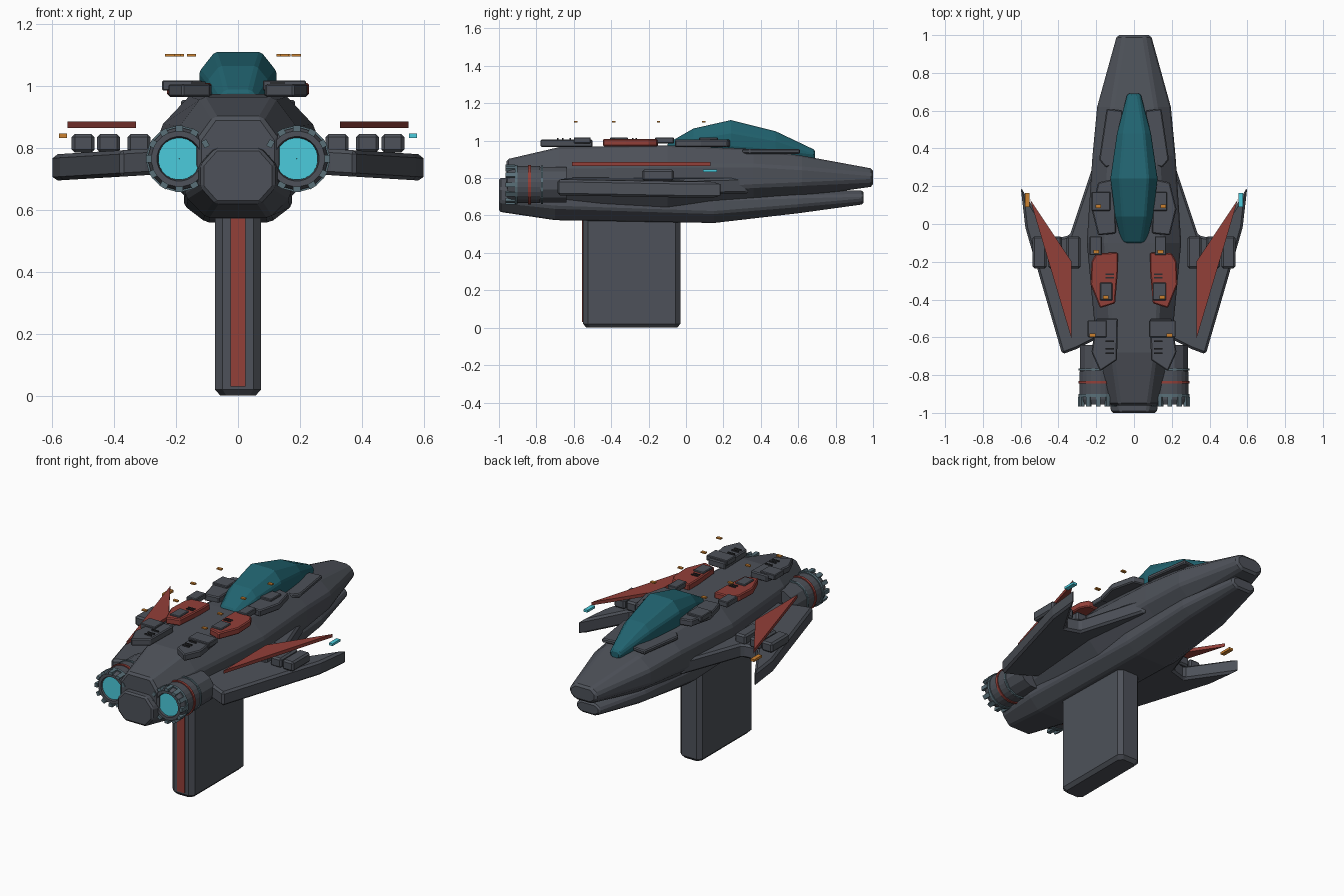
import bpy, bmesh, math
from mathutils import Matrix, Vector

if "Cube" in bpy.data.objects:
    bpy.data.objects.remove(bpy.data.objects["Cube"])


def material(name, r, g, b):
    m = bpy.data.materials.new(name)
    m.use_nodes = True
    m.diffuse_color = (r, g, b, 1)
    m.node_tree.nodes["Principled BSDF"].inputs["Base Color"].default_value = (r, g, b, 1)
    return m


GREY = material("hull grey", .075, .083, .1)
RED = material("panel red", .29, .05, .04)
TEAL = material("canopy teal", .015, .125, .16)
CYAN = material("glow cyan", .07, .6, .72)
ORANGE = material("lamp orange", .6, .22, .03)
STEEL = material("steel blue", .1, .16, .19)
DARK = material("vent dark", .025, .027, .03)


def finish(name, bm, mat, bevel=0):
    bmesh.ops.recalc_face_normals(bm, faces=bm.faces)
    if bevel:
        sharp = [e for e in bm.edges if e.calc_face_angle(0) > .5]
        bmesh.ops.bevel(bm, geom=sharp, offset=bevel, segments=1, affect='EDGES')
    mesh = bpy.data.meshes.new(name)
    bm.to_mesh(mesh)
    bm.free()
    mesh.materials.append(mat)
    ob = bpy.data.objects.new(name, mesh)
    bpy.context.collection.objects.link(ob)
    return ob


def loft(name, sections, mat, cx=.4, cz=.3, bevel=0):
    """Octagonal sections (y, half width, top, bottom) joined along y."""
    bm = bmesh.new()
    rings = []
    for y, w, top, bot in sections:
        a, h = w * (1 - cx), (top - bot) * cz
        half = [(a, bot), (w, bot + h), (w, top - h), (a, top)]
        ring = half + [(-x, z) for x, z in reversed(half)]
        rings.append([bm.verts.new((x, y, z)) for x, z in ring])
    for r, q in zip(rings, rings[1:]):
        for i in range(8):
            j = (i + 1) % 8
            bm.faces.new((r[i], r[j], q[j], q[i]))
    bm.faces.new(rings[0])
    bm.faces.new(rings[-1])
    return finish(name, bm, mat, bevel)


def plate(name, outline, z0, z1, mat, side=1, bevel=0, slope=0):
    """Outline in x, y raised from z0 to z1; slope tilts it along x."""
    bm = bmesh.new()
    low, high = ([bm.verts.new((x * side, y, z + slope * x)) for x, y in outline] for z in (z0, z1))
    bm.faces.new(low)
    bm.faces.new(high)
    n = len(outline)
    for i in range(n):
        j = (i + 1) % n
        bm.faces.new((low[i], low[j], high[j], high[i]))
    return finish(name, bm, mat, bevel)


def box(name, x0, x1, y0, y1, z0, z1, mat, bevel=0):
    return plate(name, [(x0, y0), (x1, y0), (x1, y1), (x0, y1)], z0, z1, mat, 1, bevel)


def lathe(name, profile, centre, mat, sides=24):
    """Profile of (radius, y) turned round an axis along y."""
    bm = bmesh.new()
    cx, cz = centre
    rings = []
    for r, y in profile:
        angles = [math.tau * (i + .5) / sides for i in range(sides)]
        rings.append([bm.verts.new((cx + r * math.cos(a), y, cz + r * math.sin(a))) for a in angles])
    for r, q in zip(rings, rings[1:] + rings[:1]):
        for i in range(sides):
            j = (i + 1) % sides
            bm.faces.new((r[i], r[j], q[j], q[i]))
    return finish(name, bm, mat)


def band(name, r0, r1, y0, y1, centre, mat, sides=24):
    return lathe(name, [(r0, y0), (r1, y0), (r1, y1), (r0, y1)], centre, mat, sides)


# Fuselage: broad upper shell over a narrower keel
loft("upper_hull", [(-.96, .13, .9, .66), (-.68, .195, .965, .62), (-.1, .25, .975, .62),
                    (.36, .22, .955, .67), (.62, .195, .92, .7), (1, .09, .85, .755)],
     GREY, bevel=.012)
loft("lower_hull", [(-1, .12, .8, .62), (-.7, .17, .8, .575), (.15, .175, .74, .56),
                    (.6, .15, .74, .612), (.95, .08, .732, .66)], GREY, bevel=.01)

# Canopy
loft("canopy", [(-.1, .065, .985, .9), (.04, .1, 1.065, .9), (.24, .125, 1.11, .9),
                (.48, .09, 1.05, .9), (.69, .035, .95, .9)], TEAL, bevel=.008)

# Support pylon with a red stripe
pylon = [(.05, -.55), (.075, -.525), (.075, -.055), (.05, -.03)]
pylon += [(-x, y) for x, y in reversed(pylon)]
plate("pylon", pylon, .02, .62, GREY)
base = plate("pylon_foot", pylon, 0, .02, GREY)
for v in base.data.vertices:
    if v.co.z < .01:
        v.co.x *= .75
        v.co.y = -.29 + (v.co.y + .29) * .93
box("pylon_stripe", -.025, .025, -.555, -.549, .03, .6, RED)

WING = [(.18, .34), (.21, .33), (.34, -.06), (.43, -.08), (.6, .195), (.575, -.02), (.38, -.69), (.3, -.66), (.18, -.6)]
BLADE = [(.55, .13), (.33, -.2), (.33, -.61)]
DECK = [
    ("fore", GREY, .93, .955, [(.06, .6), (.145, .61), (.185, .34), (.15, .3), (.07, .32)]),
    ("mid", GREY, .965, 1.005, [(.1, .24), (.19, .22), (.225, .08), (.19, -.06), (.095, -.05)]),
    ("red", RED, .97, 1.01, [(.085, -.15), (.2, -.155), (.225, -.2), (.23, -.32), (.18, -.445), (.1, -.42), (.085, -.25)]),
    ("aft", GREY, .965, 1.007, [(.085, -.5), (.2, -.5), (.225, -.68), (.18, -.78), (.09, -.72)]),
]
# Equipment boxes: y range, then x range on each side
HATCHES = [
    (.07, .17, {1: (.1, .175), -1: (.125, .225)}),
    (-.165, -.065, {1: (.11, .17), -1: (.17, .235)}),
    (-.405, -.31, {1: (.1, .17), -1: (.115, .18)}),
    (-.6, -.51, {1: (.08, .22), -1: (.145, .245)}),
]
LAMPS = [(.095, {1: .155, -1: .19}), (-.147, {1: .14, -1: .2}),
         (-.387, {1: .15, -1: .15}), (-.59, {1: .188, -1: .22})]

for side, tag in ((1, "left"), (-1, "right")):
    # Forward-swept wing, red blade panel, pods and tip light
    plate(tag + "_wing", WING, .73, .815, GREY, side, .012, slope=-.06)
    plate(tag + "_wing_panel", BLADE, .865, .885, RED, side)
    for i, x in enumerate((.32, .418, .5)):
        box(f"{tag}_wing_pod_{i + 1}", side * (x - .037), side * (x + .037), -.235, -.065,
            .785, .845, GREY, .01)
    box(tag + "_tip_light", side * .553, side * .578, .09, .165, .833, .847, CYAN if side > 0 else ORANGE)

    # Deck armour, hatches, lamps and vents
    for name, mat, z0, z1, outline in DECK:
        plate(f"{tag}_{name}_deck_plate", outline, z0, z1, mat, side, .006)
    for i, (y0, y1, spans) in enumerate(HATCHES):
        a, b = spans[side]
        box(f"{tag}_deck_hatch_{i + 1}", side * a, side * b, y0, y1, .985, 1.018, GREY, .004)
    for i, (y, xs) in enumerate(LAMPS):
        x = side * xs[side]
        box(f"{tag}_deck_lamp_{i + 1}", x - .015, x + .015, y - .009, y + .009, 1.096, 1.104, ORANGE)
    for i, y in enumerate((-.265, -.285, -.62, -.66, -.685)):
        box(f"{tag}_deck_vent_{i + 1}", side * .105, side * .15, y - .004, y + .004, 1, 1.015, DARK)

    # Engine
    c = (side * .19, .765)
    band(tag + "_engine_barrel", .03, .098, -.8, -.64, c, GREY, 12)
    lathe(tag + "_engine_nozzle", [(.06, -.78), (.1, -.78), (.1, -.93), (.09, -.955), (.072, -.955), (.066, -.93)], c, GREY)
    band(tag + "_front_ring", .09, .104, -.775, -.765, c, STEEL)
    band(tag + "_red_ring", .09, .106, -.845, -.83, c, RED)
    band(tag + "_rear_ring", .09, .106, -.915, -.9, c, STEEL)
    band(tag + "_engine_glow", .001, .068, -.945, -.938, c, CYAN)
    bm = bmesh.new()
    for k in range(12):
        turn = Matrix.Rotation(math.tau * k / 12, 4, 'Y')
        place = Matrix.Translation(Vector((c[0], -.94, c[1]))) @ turn
        place = place @ Matrix.Translation((.098, 0, 0)) @ Matrix.Diagonal((.018, .05, .024, 1))
        bmesh.ops.create_cube(bm, size=1, matrix=place)
    finish(tag + "_nozzle_teeth", bm, STEEL)
